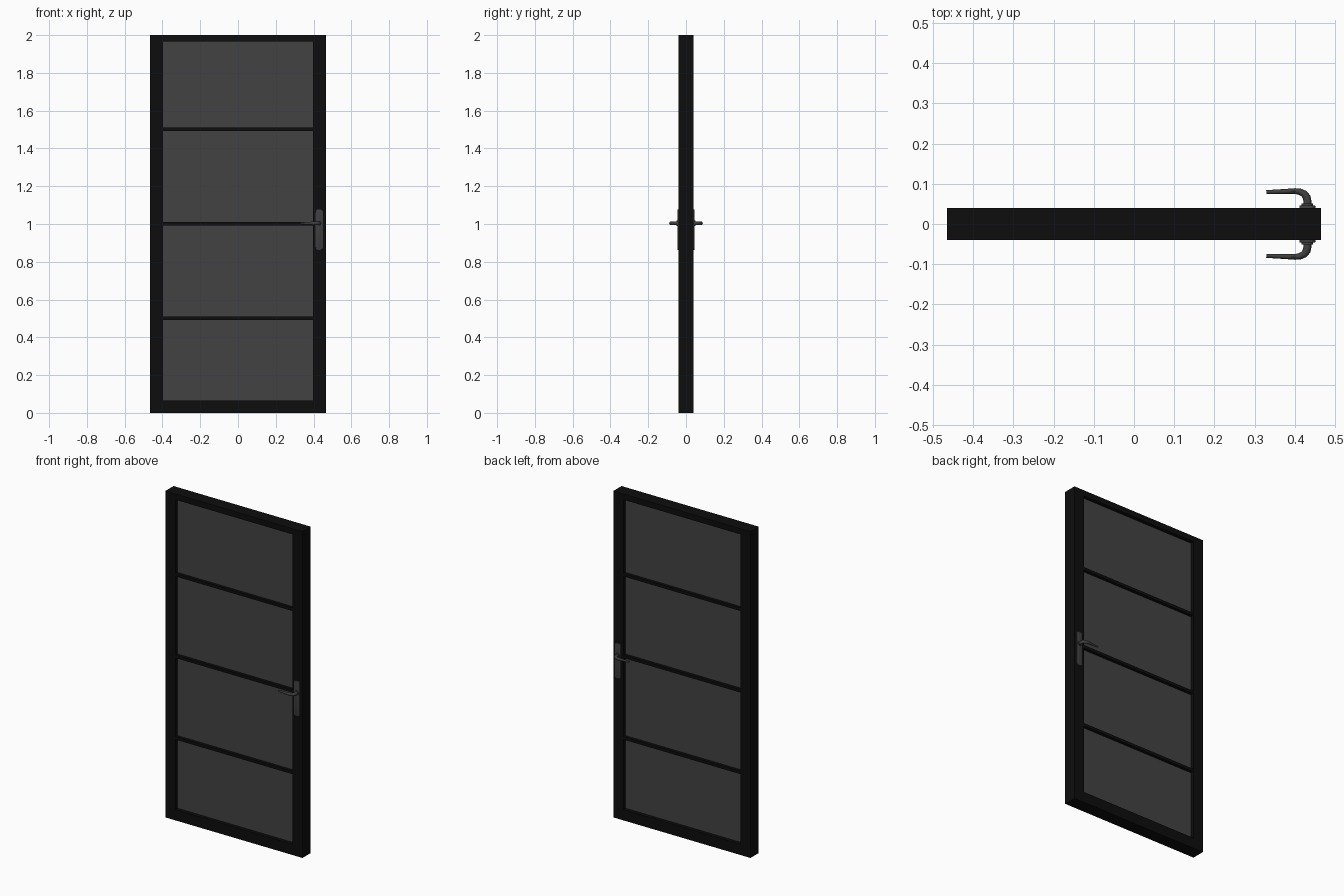
import bpy, bmesh, math
from mathutils import Vector, Matrix

if "Cube" in bpy.data.objects:
    bpy.data.objects.remove(bpy.data.objects["Cube"])


def material(name, v):
    m = bpy.data.materials.new(name)
    m.diffuse_color = (v, v, v, 1)
    m.use_nodes = True
    m.node_tree.nodes["Principled BSDF"].inputs["Base Color"].default_value = m.diffuse_color
    return m


FRAME = material("frame_black", 0.004)
GLASS = material("dark_glass", 0.054)
METAL = material("handle_metal", 0.05)


def finish(bm, name, mat):
    bmesh.ops.recalc_face_normals(bm, faces=bm.faces)
    me = bpy.data.meshes.new(name)
    bm.to_mesh(me)
    bm.free()
    ob = bpy.data.objects.new(name, me)
    me.materials.append(mat)
    bpy.context.collection.objects.link(ob)
    return ob


def smooth(ob):
    bpy.ops.object.select_all(action='DESELECT')
    ob.select_set(True)
    bpy.context.view_layer.objects.active = ob
    bpy.ops.object.shade_smooth_by_angle(angle=math.radians(35))


def box(name, x, y, z, mat):
    bm = bmesh.new()
    bmesh.ops.create_cube(bm, size=1)
    lo, hi = Vector((x[0], y[0], z[0])), Vector((x[1], y[1], z[1]))
    bmesh.ops.scale(bm, vec=hi - lo, verts=bm.verts)
    bmesh.ops.translate(bm, vec=(lo + hi) / 2, verts=bm.verts)
    return finish(bm, name, mat)


# Outer frame
W, IN, D = 0.465, 0.397, 0.04
BOTTOM, TOP = 0.066, 1.965
box("left_stile", (-W, -IN), (-D, D), (0, 2), FRAME)
box("right_stile", (IN, W), (-D, D), (0, 2), FRAME)
box("bottom_rail", (-IN, IN), (-D, D), (0, BOTTOM), FRAME)
box("top_rail", (-IN, IN), (-D, D), (TOP, 2), FRAME)

# Glass pane and the three glazing bars
box("glass_pane", (-IN, IN), (-0.018, 0.018), (BOTTOM, TOP), GLASS)
for i in range(1, 4):
    z = 0.5 * i + 0.002
    box(f"glazing_bar_{i}", (-IN, IN), (-0.036, 0.036), (z - 0.009, z + 0.009), FRAME)


def back_plate(s, side):
    # Rounded plate with softened outer edge
    bm = bmesh.new()
    bmesh.ops.create_cube(bm, size=1)
    bmesh.ops.scale(bm, vec=(0.04, 0.01, 0.215), verts=bm.verts)
    corners = [e for e in bm.edges
               if abs(e.verts[0].co.y - e.verts[1].co.y) > 0.005]
    bmesh.ops.bevel(bm, geom=corners, offset=0.014, segments=5, profile=0.5, affect='EDGES')
    rim = [e for e in bm.edges if all(v.co.y * s > 0.004 for v in e.verts)]
    bmesh.ops.bevel(bm, geom=rim, offset=0.002, segments=2, profile=0.5, affect='EDGES')
    bmesh.ops.translate(bm, vec=(0.431, s * 0.041, 0.97), verts=bm.verts)
    smooth(finish(bm, f"{side}_back_plate", METAL))


def rose(s, side):
    # Round collar at the lever's root
    bm = bmesh.new()
    bmesh.ops.create_cone(bm, cap_ends=True, segments=24, radius1=0.014, radius2=0.014,
                          depth=0.012,
                          matrix=Matrix.Translation((0.431, s * 0.045, 1.004))
                          @ Matrix.Rotation(math.pi / 2, 4, 'X'))
    smooth(finish(bm, f"{side}_collar", METAL))


# Lever path: x, y, half width in plan, half height
LEVER = [(0.431, 0.040, 0.010, 0.010), (0.431, 0.058, 0.010, 0.010),
         (0.429, 0.067, 0.010, 0.010), (0.423, 0.075, 0.009, 0.010),
         (0.413, 0.080, 0.008, 0.009), (0.400, 0.082, 0.007, 0.009),
         (0.375, 0.081, 0.006, 0.007), (0.350, 0.080, 0.0055, 0.006),
         (0.329, 0.079, 0.005, 0.005)]


def lever(s, side, n=12):
    bm = bmesh.new()
    rings = []
    for i, (x, y, w, h) in enumerate(LEVER):
        a, b = LEVER[max(i - 1, 0)], LEVER[min(i + 1, len(LEVER) - 1)]
        t = Vector((b[0] - a[0], b[1] - a[1])).normalized()
        ring = []
        for k in range(n):
            u = 2 * math.pi * k / n
            c = math.cos(u) * w
            ring.append(bm.verts.new((x - t.y * c, s * (y + t.x * c), 1.004 + math.sin(u) * h)))
        rings.append(ring)
    for p, q in zip(rings, rings[1:]):
        for k in range(n):
            bm.faces.new((p[k], p[(k + 1) % n], q[(k + 1) % n], q[k]))
    bm.faces.new(rings[0])
    bm.faces.new(rings[-1])
    smooth(finish(bm, f"{side}_lever", METAL))


# Matching handle on both faces
for s, side in ((-1, "front"), (1, "back")):
    back_plate(s, side)
    rose(s, side)
    lever(s, side)
